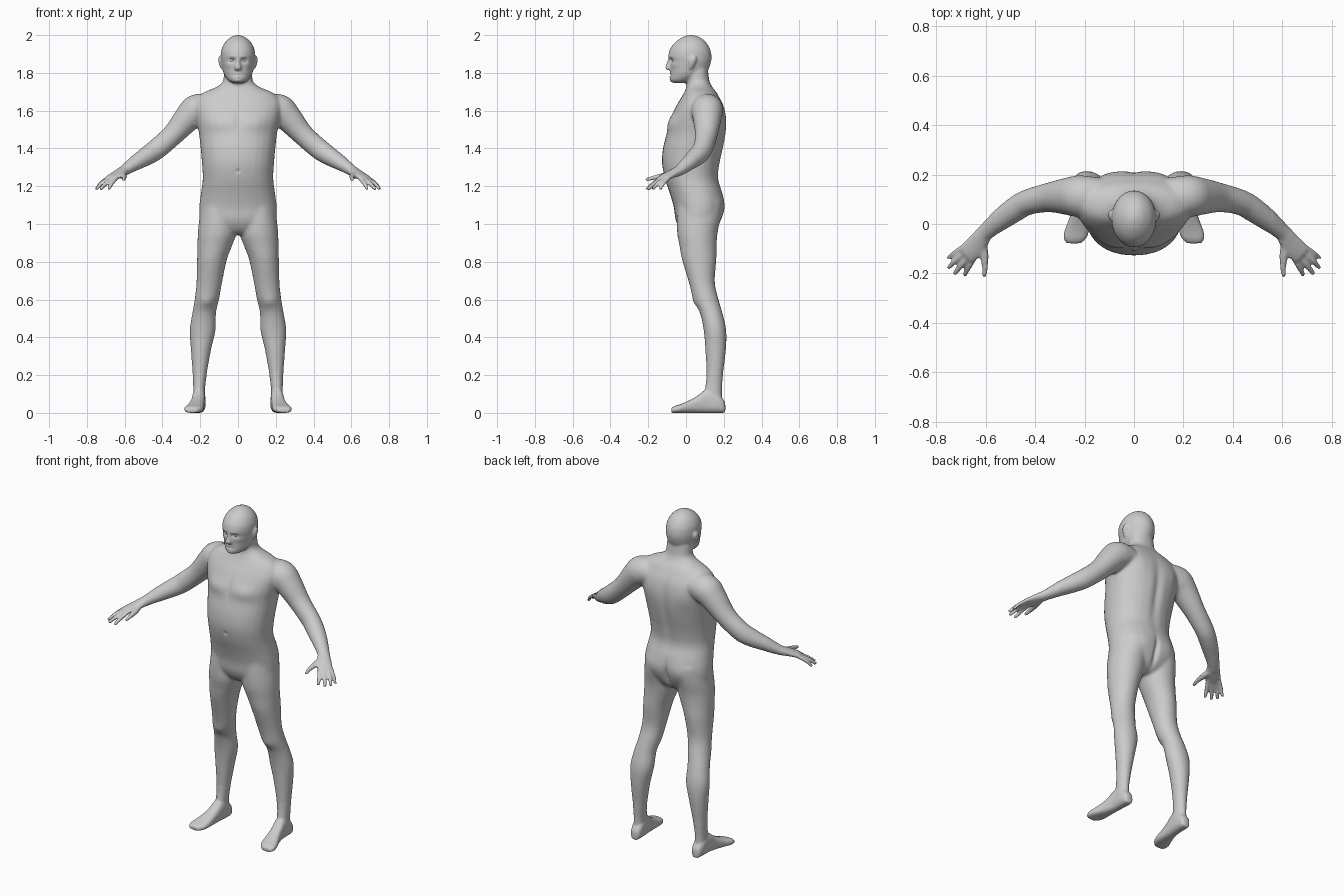
import bpy, bmesh, math
from mathutils import Vector as V

X, Y, Z = V((1, 0, 0)), V((0, 1, 0)), V((0, 0, 1))
bm = bmesh.new()


def spline(rows, steps=4):
    """Catmull-Rom through rows of numbers."""
    out = []
    for i in range(len(rows) - 1):
        p = [rows[max(0, min(len(rows) - 1, i + k))] for k in (-1, 0, 1, 2)]
        for s in range(steps):
            t = s / steps
            out.append([0.5 * (2 * b + (c - a) * t + (2 * a - 5 * b + 4 * c - d) * t * t
                               + (3 * b - a - 3 * c + d) * t ** 3) for a, b, c, d in zip(*p)])
    return out + [list(rows[-1])]


def loft(rows, frame=None, side=1, power=2.0, n=28):
    """Closed skin over rows (x, y, z, radius_u, radius_v)."""
    rows = spline(rows)
    pts = [V(r[:3]) for r in rows]
    rings = []
    for i, r in enumerate(rows):
        if frame:
            u, v = frame
        else:
            t = (pts[min(i + 1, len(pts) - 1)] - pts[max(i - 1, 0)]).normalized()
            u = t.cross(Z).normalized()
            v = u.cross(t)
        ring = []
        for k in range(n):
            a = 2 * math.pi * k / n
            c, s = math.cos(a), math.sin(a)
            co = pts[i] + u * (r[3] * math.copysign(abs(c) ** (2 / power), c)) \
                + v * (r[4] * math.copysign(abs(s) ** (2 / power), s))
            ring.append(bm.verts.new((co.x * side, co.y, co.z)))
        rings.append(ring)
    faces = [bm.faces.new(rings[0]), bm.faces.new(rings[-1])]
    for a, b in zip(rings, rings[1:]):
        for k in range(n):
            faces.append(bm.faces.new((a[k], a[(k + 1) % n], b[(k + 1) % n], b[k])))
    bmesh.ops.recalc_face_normals(bm, faces=faces)


def upright(rows, power=2.0):
    """Centred part from rows (z, half width, front y, back y)."""
    loft([(0, (f + b) / 2, z, w, (b - f) / 2) for z, w, f, b in rows], (X, Y), power=power)


# torso and neck
upright([(.945, .05, 0, .12), (.97, .13, -.03, .155), (1.02, .198, -.055, .185),
         (1.09, .205, -.065, .203), (1.16, .197, -.085, .195), (1.24, .187, -.112, .172),
         (1.32, .191, -.127, .18), (1.40, .198, -.122, .198), (1.48, .207, -.103, .212),
         (1.55, .222, -.088, .214), (1.62, .235, -.055, .202), (1.67, .215, -.025, .178),
         (1.70, .175, -.008, .16), (1.725, .115, .002, .14), (1.755, .08, .004, .125),
         (1.80, .075, 0, .118), (1.84, .07, 0, .115)], 2.2)
# head
upright([(1.747, .03, -.07, .01), (1.762, .053, -.085, .05), (1.79, .073, -.083, .095),
         (1.82, .082, -.084, .12), (1.86, .089, -.087, .133), (1.89, .091, -.093, .135),
         (1.925, .087, -.085, .128), (1.96, .07, -.06, .108), (1.985, .044, -.027, .08),
         (1.996, .022, 0, .052), (2.001, .005, .018, .032)])
# nose
loft([(0, -.083, 1.882, .008, .010), (0, -.089, 1.855, .010, .013),
      (0, -.094, 1.828, .018, .016), (0, -.09, 1.815, .015, .011)], (X, Y))

for s in (1, -1):
    # leg
    loft([(.105, .07, 1.12, .085, .115), (.107, .066, 1.03, .098, .115),
          (.111, .06, .95, .102, .107), (.124, .064, .88, .091, .098),
          (.138, .07, .81, .079, .091), (.152, .084, .69, .068, .069),
          (.165, .106, .60, .065, .067), (.179, .133, .53, .063, .060),
          (.187, .153, .44, .069, .060), (.196, .157, .335, .054, .055),
          (.203, .152, .20, .037, .044), (.206, .145, .12, .031, .045),
          (.207, .142, .05, .032, .05)], (X, Y), s)
    # foot
    foot = [(.205, .208, .05, .016), (.205, .195, .075, .029), (.206, .16, .11, .035),
            (.208, .11, .125, .035), (.214, .06, .09, .037), (.222, .015, .065, .043),
            (.232, -.03, .046, .05), (.239, -.058, .037, .046), (.243, -.078, .026, .03)]
    loft([(x, y, h / 2, w, h / 2) for x, y, h, w in foot], (X, Z), s, 2.6)
    # arm
    loft([(.14, .11, 1.62, .075, .065), (.215, .112, 1.605, .085, .084),
          (.265, .112, 1.562, .077, .074), (.345, .107, 1.472, .06, .058),
          (.43, .088, 1.397, .052, .056), (.48, .06, 1.362, .051, .051),
          (.535, .02, 1.328, .045, .042), (.60, -.033, 1.285, .034, .028),
          (.625, -.062, 1.27, .036, .024)], None, s)
    # palm
    loft([(.60, -.033, 1.285, .03, .025), (.635, -.08, 1.263, .042, .021),
          (.672, -.12, 1.243, .043, .015), (.68, -.128, 1.238, .038, .011)], None, s)
    # fingers and thumb
    for a, b, c, r in [((.645, -.135), (.667, -.172), (.686, -.208), .0115),
                       ((.662, -.122), (.698, -.165), (.727, -.203), .012),
                       ((.680, -.107), (.722, -.147), (.751, -.178), .0115),
                       ((.692, -.092), (.727, -.118), (.752, -.138), .0105)]:
        loft([(*a, 1.242, r, r), (*b, 1.216, r, r), (*c, 1.183, r * .8, r * .8)], None, s, n=12)
    loft([(.618, -.065, 1.268, .02, .018), (.606, -.12, 1.255, .018, .016),
          (.603, -.17, 1.245, .013, .012), (.606, -.215, 1.234, .009, .009)], None, s, n=12)
    # ear
    loft([(.086, .025, 1.823, .006, .008), (.092, .031, 1.847, .009, .016),
          (.096, .038, 1.873, .009, .02), (.094, .04, 1.888, .006, .012)], (X, Y), s)

# fuse all parts into one skin
mesh = bpy.data.meshes.new("body")
bm.to_mesh(mesh)
bm.free()
body = bpy.data.objects.new("body", mesh)
bpy.context.collection.objects.link(body)


def bake():
    dg = bpy.context.evaluated_depsgraph_get()
    new = bpy.data.meshes.new_from_object(body.evaluated_get(dg))
    body.modifiers.clear()
    body.data = new


mod = body.modifiers.new("fuse", 'REMESH')
mod.mode = 'VOXEL'
mod.voxel_size = .007
bake()

# blend the joints, keeping hands, feet and face crisp
soft = body.vertex_groups.new(name="soft")
strong, weak = [], []
for v in body.data.vertices:
    x, y, z = v.co
    (strong if abs(x) < .56 and .2 < z < 1.72 else weak).append(v.index)
soft.add(strong, 1, 'REPLACE')
soft.add(weak, .15, 'REPLACE')
mod = body.modifiers.new("blend", 'SMOOTH')
mod.factor = .5
mod.iterations = 20
mod.vertex_group = "soft"
bake()

# surface anatomy: (centre, spread, push along the normal)
anatomy = [((0, .2, 1.42), (.025, .08, .17), -.011),      # spine
           ((.11, .2, 1.56), (.06, .05, .07), .006),      # shoulder blade
           ((.09, -.08, 1.53), (.065, .06, .04), .009),   # chest
           ((0, -.09, 1.55), (.014, .06, .06), -.005),    # breastbone
           ((0, -.12, 1.28), (.010, .03, .010), -.007),   # navel
           ((.09, .19, 1.08), (.055, .06, .06), .008),    # buttock
           ((0, .18, 1.05), (.014, .08, .07), -.018),     # cleft
           ((.165, .045, .59), (.03, .03, .03), .005),    # knee
           ((.032, -.085, 1.866), (.016, .03, .010), -.012),  # eye socket
           ((.032, -.088, 1.888), (.022, .02, .006), .003),   # brow
           ((.05, -.06, 1.842), (.02, .03, .014), .003),      # cheek
           ((0, -.085, 1.797), (.018, .02, .005), .004),      # lips
           ((0, -.085, 1.779), (.017, .02, .005), .004),
           ((0, -.085, 1.788), (.020, .03, .0035), -.004),
           ((0, -.085, 1.76), (.018, .02, .008), .003)]       # chin
count = len(body.data.vertices)
co, no = [0.0] * (3 * count), [0.0] * (3 * count)
body.data.vertices.foreach_get("co", co)
body.data.vertices.foreach_get("normal", no)
for i in range(0, 3 * count, 3):
    x, y, z = abs(co[i]), co[i + 1], co[i + 2]
    push = 0
    for c, r, amount in anatomy:
        dz = ((z - c[2]) / r[2]) ** 2
        if dz < 6:
            push += amount * math.exp(-dz - ((x - c[0]) / r[0]) ** 2 - ((y - c[1]) / r[1]) ** 2)
    for k in range(3):
        co[i + k] += no[i + k] * push
    co[i + 2] = max(co[i + 2], 0)
body.data.vertices.foreach_set("co", co)
body.data.polygons.foreach_set("use_smooth", [True] * len(body.data.polygons))
body.data.update()

# eyes
for s, name in ((1, "left_eye"), (-1, "right_eye")):
    bpy.ops.mesh.primitive_uv_sphere_add(segments=20, ring_count=12, radius=.0125,
                                         location=(.032 * s, -.062, 1.866))
    bpy.context.object.name = name
    bpy.ops.object.shade_smooth()
